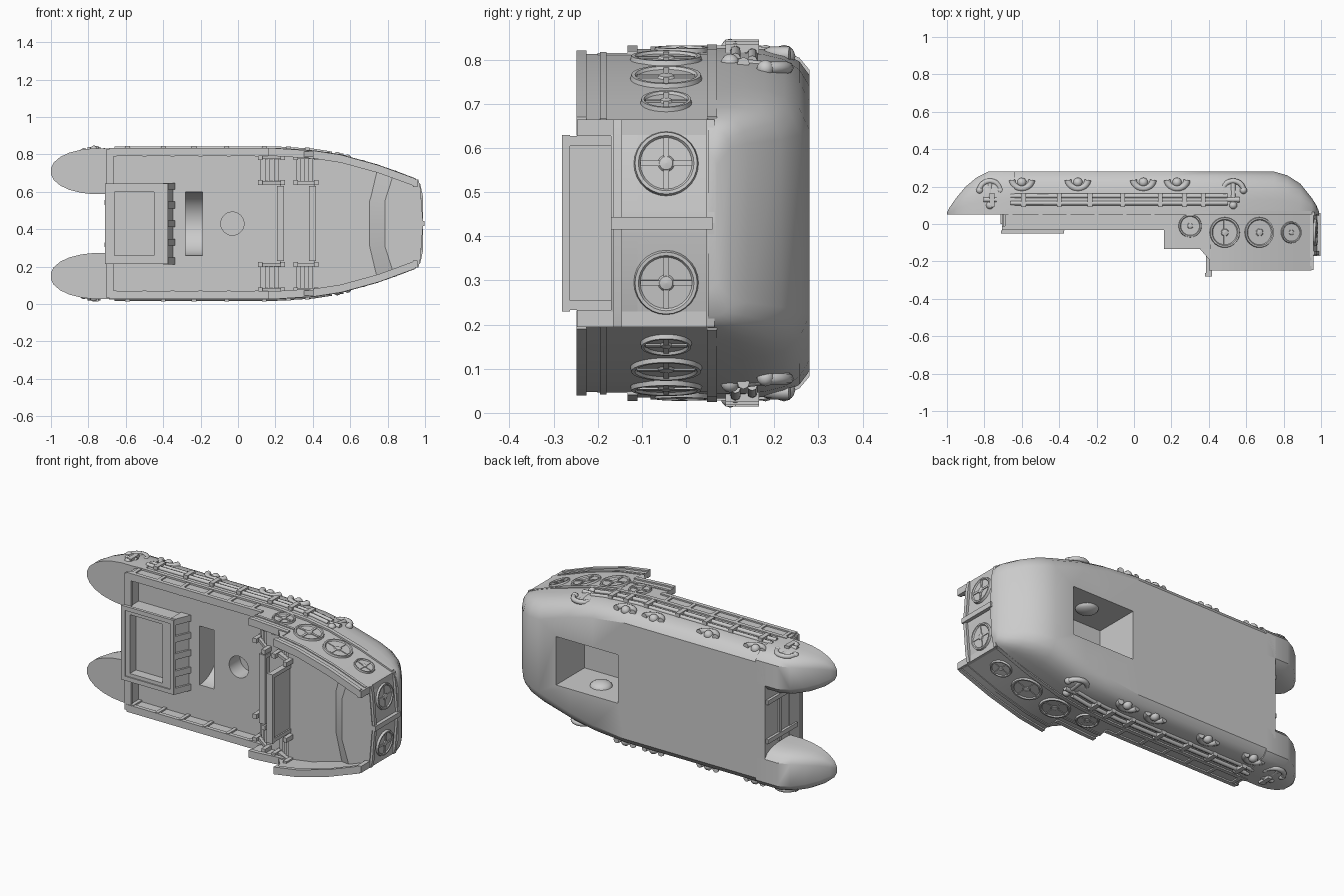
import bpy, bmesh
from math import pi, sin, cos, radians
from mathutils import Matrix, Vector

if "Cube" in bpy.data.objects:
    bpy.data.objects.remove(bpy.data.objects["Cube"])

ZC = 0.43  # mirror plane height; parts use (x, y, l) with l measured from it


def finish(name, bm, mirror=False):
    bmesh.ops.recalc_face_normals(bm, faces=bm.faces)
    me = bpy.data.meshes.new(name)
    bm.to_mesh(me)
    bm.free()
    return place(name, me, mirror)


def place(name, data, mirror):
    ob = bpy.data.objects.new(name, data)
    ob.location.z = ZC
    bpy.context.collection.objects.link(ob)
    if mirror:
        m = ob.modifiers.new("Mirror", 'MIRROR')
        m.use_axis = (False, False, True)
        m.use_clip = m.use_mirror_merge = False
    return ob


def loft(bm, rings):
    vs = [[bm.verts.new(p) for p in r] for r in rings]
    n = len(vs[0])
    for a, b in zip(vs, vs[1:]):
        for i in range(n):
            bm.faces.new((a[i], a[(i + 1) % n], b[(i + 1) % n], b[i]))
    bm.faces.new(vs[0])
    bm.faces.new(vs[-1][::-1])


def box(bm, x0, x1, y0, y1, l0, l1, rot=None):
    m = Matrix.Translation(((x0 + x1) / 2, (y0 + y1) / 2, (l0 + l1) / 2))
    m = m @ Matrix.Diagonal((abs(x1 - x0), abs(y1 - y0), abs(l1 - l0), 1))
    bmesh.ops.create_cube(bm, size=1, matrix=(rot @ m) if rot else m)


def boxes(name, items, mirror=False):
    bm = bmesh.new()
    for b in items:
        box(bm, *b)
    return finish(name, bm, mirror)


def slab(name, poly0, y0, poly1, y1):
    full = lambda p: p + [(x, -l) for x, l in reversed(p) if l > 0]
    bm = bmesh.new()
    loft(bm, [[(x, y, l) for x, l in full(p)] for p, y in ((poly0, y0), (poly1, y1))])
    return finish(name, bm)


def tube(name, paths, r, mirror=True):
    cu = bpy.data.curves.new(name, 'CURVE')
    cu.dimensions = '3D'
    cu.bevel_depth, cu.bevel_resolution, cu.use_fill_caps = r, 2, True
    for pts in paths:
        s = cu.splines.new('POLY')
        s.points.add(len(pts) - 1)
        for q, p in zip(s.points, pts):
            q.co = (*p, 1)
    return place(name, cu, mirror)


PLAN = [(-0.72, .395), (.2, .395), (.4, .383), (.55, .36), (.75, .305), (.95, .232)]


def plan(x):
    for (a, wa), (b, wb) in zip(PLAN, PLAN[1:]):
        if x <= b:
            return wa + (wb - wa) * (x - a) / (b - a)
    return PLAN[-1][1]


def wall(bm, xs, y0, y1, t, off=0):
    loft(bm, [[(x, y, plan(x) + off - d) for y, d in ((y0, 0), (y1, 0), (y1, t), (y0, t))] for x in xs])


# Lower hull with rounded bilge and raked bow
T = [(0, 1), (.35, 1.0), (.55, .95), (.75, .8), (.9, .5), (1, 0)]
bm = bmesh.new()
rings = []
for x, wt, wb, yb in [(-.7, .397, .335, .28), (.2, .397, .335, .28), (.4, .386, .31, .28), (.55, .363, .275, .28),
                      (.75, .308, .21, .28), (.82, .288, .2, .26), (.89, .263, .19, .215),
                      (.95, .238, .18, .14), (.975, .21, .17, .1), (.988, .15, .13, .07)]:
    half = [(x, .05 + (yb - .05) * t, wb + (wt - wb) * k) for t, k in T]
    rings.append(half + [(a, b, -c) for a, b, c in reversed(half)])
loft(bm, rings)
hull = finish("hull", bm)

# Raised decks
W = lambda xs: [(x, plan(x) - .005) for x in xs]
bow = [(.96, .2), (.975, .03), (.98, 0)]
fore = W([.41, .55, .75, .95]) + bow
mid_deck = slab("mid_deck", W([.225, .42]), .06, W([.225, .42]), -.05)
fore_deck = slab("fore_deck", fore, .06, fore, -.11)

# Recesses: underside pocket, curved deck slot, mast hole
pocket = boxes("pocket_cutter", [(.24, .635, .02, .4, -.14, .14)])
cuts = [(hull, pocket), (mid_deck, pocket), (fore_deck, pocket)]
for nm, r, h, m in [("slot_cutter", .17, .09, Matrix.Translation((-.235, .05, 0)) @ Matrix.Rotation(pi / 2, 4, 'Y')),
                    ("mast_cutter", .062, .2, Matrix.Translation((-.03, .05, 0)) @ Matrix.Rotation(pi / 2, 4, 'X'))]:
    bm = bmesh.new()
    bmesh.ops.create_cone(bm, cap_ends=True, segments=40, radius1=r, radius2=r, depth=h, matrix=m)
    cuts.append((hull, finish(nm, bm)))
for ob, c in cuts:
    c.hide_render = True
    bpy.context.view_layer.objects.active = ob
    b = ob.modifiers.new(c.name, 'BOOLEAN')
    b.operation, b.solver, b.object = 'DIFFERENCE', 'EXACT', c
    bpy.ops.object.modifier_apply(modifier=b.name)
for c in {c for _, c in cuts}:
    bpy.data.objects.remove(c)

# Domes on the pocket side walls
bm = bmesh.new()
bmesh.ops.create_uvsphere(bm, u_segments=20, v_segments=10, radius=.06,
                          matrix=Matrix.Translation((.437, .15, .142)) @ Matrix.Diagonal((1, 1, .5, 1)))
finish("pocket_dome", bm, True)

# Twin stern lobes
bm = bmesh.new()
rings = []
for x, hw, yb in [(-.64, .122, .28), (-.78, .122, .28), (-.84, .115, .25), (-.9, .1, .2),
                  (-.95, .077, .14), (-.985, .047, .09), (-1, .018, .06)]:
    half = [(x, .05 + (yb - .05) * t, hw * (.55 + .45 * k)) for t, k in T]
    rings.append([(a, b, .28 + c) for a, b, c in half] + [(a, b, .28 - c) for a, b, c in reversed(half)])
loft(bm, rings)
finish("stern_lobe", bm, True)

# Bow platform with ramp
slab("bow_platform", [(.69, 0), (.69, .12), (.73, .29), (.95, .22)] + bow, -.1,
     [(.785, 0), (.785, .12), (.83, .26), (.95, .22)] + bow, -.17)

# Bulwarks with cap rails and mouldings
MAIN, MID, FORE = [-.69, .17], [.16, .2, .41], [.4, .47, .55, .65, .75, .85, .95]
for nm, xs, top in [("main_bulwark", MAIN, -.025), ("mid_bulwark", MID, -.125), ("fore_bulwark", FORE, -.24)]:
    bm = bmesh.new()
    wall(bm, xs, .07, top, .028)
    wall(bm, xs, top + .015, top - .008, .042, .008)
    wall(bm, xs, .07, .048, .03, .01)
    if nm != "main_bulwark":
        wall(bm, xs, top + .06, top + .045, .03, .005)
    finish(nm, bm, True)
boxes("main_bulwark_ribs", [(x - .01, x + .01, .06, -.03, .358, .402)
                            for x in (-.66, -.5, -.35, -.2, -.05, .1)], True)
bm = bmesh.new()
loft(bm, [[(.34, -.12, l), (.38, -.165, l), (.41, -.2, l), (.41, -.12, l)] for l in (.357, .385)])
finish("bulwark_step", bm, True)

# Bow trim, prow post and corner posts
boxes("prow_post", [(.96, .998, .06, -.17, -.014, .014)])
bm = bmesh.new()
for y in (-.165, .045):
    loft(bm, [[(x + d, y + e, l) for d, e in ((.012, 0), (.012, .02), (-.02, .02), (-.02, 0))]
              for x, l in ((.953, .235), (.963, .19), (.978, .0))])
finish("bow_moulding", bm, True)
boxes("bow_corner_post", [(.935, .96, .06, -.247, .197, .235)], True)

# Round shields along the forecastle and bow
bm = bmesh.new()
spots = [((x, y, plan(x)), (-(plan(x + .02) - plan(x - .02)) / .04, 0, 1), r)
         for x, y, r in ((.3, -.01, .064), (.485, -.045, .084), (.67, -.045, .084), (.84, -.045, .06))]
spots.append(((.968, -.045, .135), (1, 0, .1), .075))
for pos, n, r in spots:
    m = Matrix.Translation(pos) @ Vector(n).to_track_quat('Z', 'Y').to_matrix().to_4x4()
    prof = [(.01, .012), (.2, .009), (.25, .004), (.78, .004), (.84, .01), (.94, .01), (1, -.01)]
    loft(bm, [[m @ Vector((r * k * cos(a), r * k * sin(a), h))
               for a in [2 * pi * i / 28 for i in range(28)]] for k, h in prof])
    for a in (0, pi / 2):
        box(bm, -.78 * r, .78 * r, -.006, .006, -.002, .008, m @ Matrix.Rotation(a, 4, 'Z'))
finish("round_shields", bm, True)

# Side pipes with clamps
PX = [-.66, .2, .4, .5]
tube("side_pipe", [[(x, .112, plan(x) + .006) for x in PX], [(x, .15, plan(x)) for x in PX]], .012)
boxes("pipe_clamps", [(x - .013, x + .013, .09, .165, .36, plan(x) + .021)
                      for x in (-.76, -.59, -.4, -.235, -.06, .14, .27, .37)], True)

# Crescent ornaments and stern / bow anchors
arcs, balls = [], []
for x in (-.6, -.3, .05, .23):
    arcs.append([(x + .053 * cos(a), .235 + .045 * sin(a), .382)
                 for a in [pi + pi * i / 12 for i in range(13)]])
    balls.append((x, .222, .378, .026))
tube("crescents", arcs, .018)
anchors = []
for x, l in ((-.77, .396), (.53, .362)):
    anchors.append([(x, .1, l), (x, .23, l - .015)])
    anchors.append([(x - .035, .13, l), (x + .035, .13, l)])
    anchors.append([(x + .055 * cos(a), .18 + .05 * sin(a), l - .01) for a in [pi * i / 10 for i in range(11)]])
    balls += [(x, .1, l, .022), (x - .055, .18, l - .012, .02), (x + .055, .18, l - .012, .02)]
tube("side_anchors", anchors, .014)
bm = bmesh.new()
for x, y, l, r in balls:
    bmesh.ops.create_icosphere(bm, subdivisions=2, radius=r, matrix=Matrix.Translation((x, y, l)))
finish("ornament_knobs", bm, True)

# Stern rail and posts on the transom
boxes("stern_rail", [(-.7, -.67, .06, -.02, -.385, .385), (-.705, -.665, -.012, -.03, -.395, .395)])
boxes("transom_posts", [(-.715, -.69, .27, .0, .1, .125), (-.71, -.69, .14, .16, 0, .15)], True)

# Deckhouse: open framed box with sloping front and pilasters
boxes("deckhouse", [(-.705, -.66, .06, -.045, -.21, .21), (-.45, -.385, .06, -.045, -.21, .21),
                    (-.7, -.4, .06, -.045, .17, .21), (-.7, -.4, .06, -.045, -.21, -.17),
                    (-.7, -.4, .06, .01, -.2, .2)])
boxes("deckhouse_rim", [(-.712, -.375, -.035, -.052, s * .19, s * .215) for s in (1, -1)]
      + [(x, x + .025, -.035, -.052, -.215, .215) for x in (-.712, -.4)])
bm = bmesh.new()
loft(bm, [[(-.4, .055, l), (-.345, .055, l), (-.385, -.03, l), (-.4, -.03, l)] for l in (-.21, .21)])
for i in range(5):
    c = -.2 + .1 * i
    loft(bm, [[(-.4, .055, l), (-.335, .055, l), (-.375, -.04, l), (-.4, -.04, l)] for l in (c - .018, c + .018)])
finish("deckhouse_front", bm)

# Stairs with stringers on both sides
for nm, xa, xb, ya, yb in [("lower_stairs", .12, .24, .05, -.05), ("upper_stairs", .31, .42, -.05, -.11)]:
    bm = bmesh.new()
    dx, dy = (xb - xa) / 5, (yb - ya) / 5
    for i in range(5):
        box(bm, xa + i * dx, xb, ya + .005, ya + (i + 1) * dy, .225, .345)
    for l in (.21, .345):
        loft(bm, [[(xa - .01, ya, k), (xa - .01, ya - .035, k), (xb, yb - .03, k), (xb, ya, k)]
                  for k in (l, l + .018)])
        box(bm, xa - .012, xa + .012, ya, ya - .07, l - .004, l + .022)
        box(bm, xb - .014, xb + .01, yb + .02, yb - .06, l - .004, l + .022)
    finish(nm, bm, True)

# Cross railings at the deck breaks
for nm, x, y0, y1 in [("mid_deck_railing", .228, .05, -.1), ("fore_deck_railing", .4, -.05, -.275)]:
    boxes(nm, [(x - .008, x + .008, y0, y1, -.19, .19), (x - .02, x + .018, y1 + .012, y1 - .006, -.2, .2)]
          + [(x - .016, x + .016, y0, y1, s * .175, s * .197) for s in (1, -1)])

# Smooth shading with sharp edges kept
bpy.ops.object.select_all(action='DESELECT')
for ob in bpy.context.scene.objects:
    if ob.type == 'MESH':
        ob.select_set(True)
        bpy.context.view_layer.objects.active = ob
bpy.ops.object.shade_smooth_by_angle(angle=radians(30))
